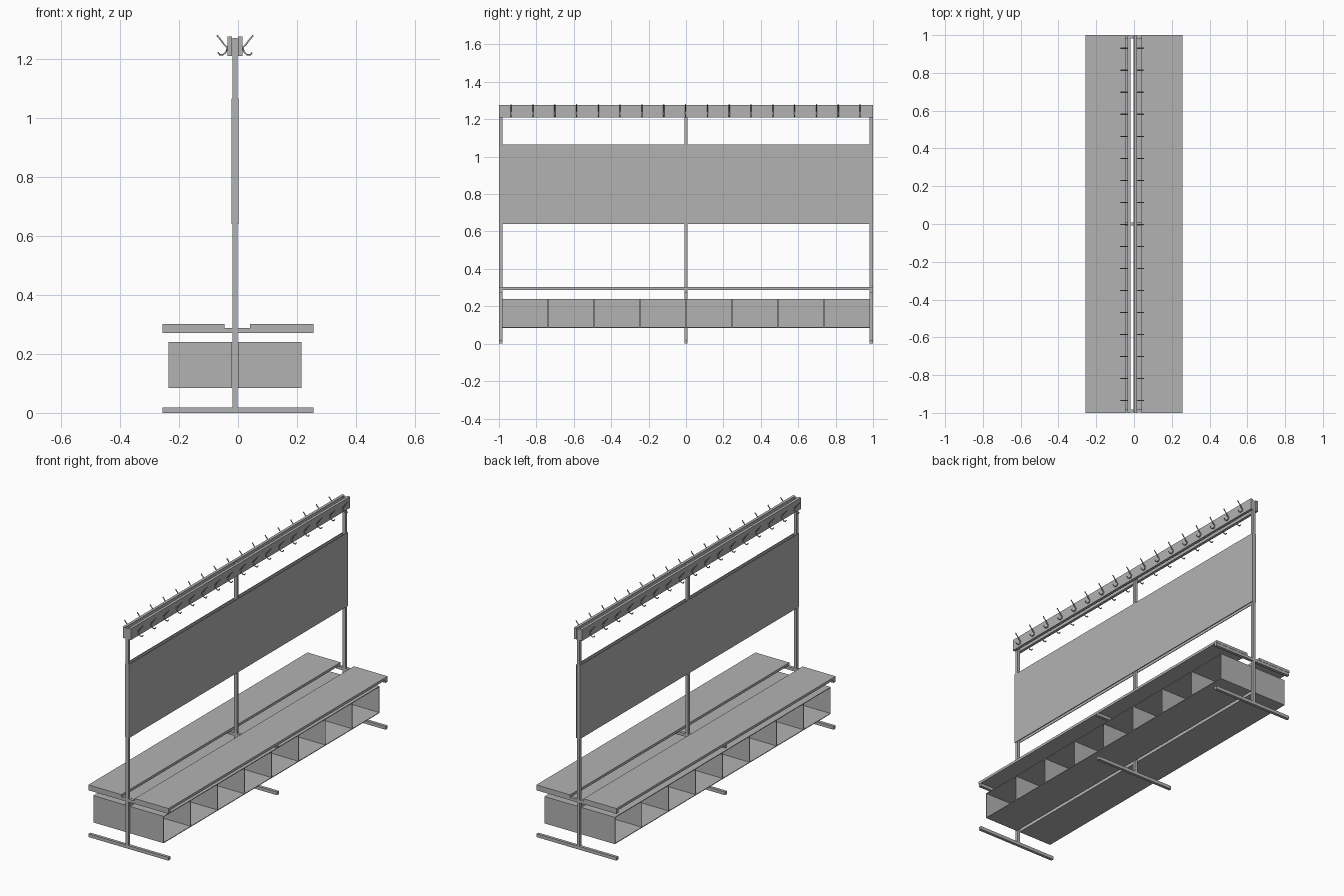
import bpy
from mathutils import Vector

if "Cube" in bpy.data.objects:
    bpy.data.objects.remove(bpy.data.objects["Cube"])

# One grey finish for everything
grey = bpy.data.materials.new("plain_grey")
grey.use_nodes = True
colour = (0.45, 0.45, 0.45, 1)
grey.diffuse_color = colour
grey.node_tree.nodes["Principled BSDF"].inputs["Base Color"].default_value = colour

MID = -0.01      # x of the post line
TUBE = 0.017     # square tube size
END = 0.99       # y of the end frames


def box(name, x, y, z):
    """Box spanning the given (low, high) ranges."""
    low, high = (Vector(c) for c in zip(x, y, z))
    bpy.ops.mesh.primitive_cube_add(size=1, location=(low + high) / 2)
    ob = bpy.context.object
    ob.name = name
    ob.scale = high - low
    bpy.ops.object.transform_apply(location=False, rotation=False, scale=True)
    ob.data.materials.append(grey)
    return ob


def span(a, b):
    return (min(a, b), max(a, b))


def around(c, size):
    return (c - size / 2, c + size / 2)


# Three frames: post, foot bar and seat bearer
for label, y in (("front", -END), ("middle", 0), ("back", END)):
    ys = around(y, TUBE)
    box(label + "_post", around(MID, TUBE), ys, (0.01, 1.27))
    box(label + "_foot", (-0.255, 0.255), ys, (0.0, 0.019))
    box(label + "_seat_bearer", (-0.255, 0.255), ys, (0.27, 0.287))

# Seats
box("right_seat", (-0.256, -0.045), (-1, 1), (0.287, 0.302))
box("left_seat", (0.04, 0.256), (-1, 1), (0.287, 0.302))

# Hook outlines as (distance from the post line, height)
HOOKS = {
    "coat": [(0.025, 1.238), (0.035, 1.246), (0.047, 1.262), (0.061, 1.279)],
    "bag": [(0.025, 1.24), (0.031, 1.222), (0.04, 1.214), (0.052, 1.213), (0.058, 1.222)],
}


def hook_row(name, side, outline):
    """A row of bent wire hooks held in one curve."""
    curve = bpy.data.curves.new(name, "CURVE")
    curve.dimensions = "3D"
    curve.bevel_depth = 0.003
    curve.bevel_resolution = 1
    curve.use_fill_caps = True
    for i in range(17):
        y = -0.935 + 0.1166 * i
        spline = curve.splines.new("POLY")
        spline.points.add(len(outline) - 1)
        for point, (d, z) in zip(spline.points, outline):
            point.co = (MID + side * d, y, z, 1)
    curve.materials.append(grey)
    ob = bpy.data.objects.new(name, curve)
    bpy.context.collection.objects.link(ob)


# Parts repeated on both sides of the posts
for label, side in (("right", -1), ("left", 1)):
    def out(a, b):
        return span(MID + side * a, MID + side * b)

    # Back panel sheet and hook board, leaving a slot between the two sides
    box(label + "_panel", out(0.0085, 0.0125), (-1, 1), (0.64, 1.065))
    box(label + "_hook_board", out(0.0095, 0.0255), (-1, 1), (1.21, 1.275))
    for kind, outline in HOOKS.items():
        hook_row(f"{label}_{kind}_hooks", side, outline)

    # Shoe locker with an open outer face
    depth, length, low, high, t = 0.225, 0.985, 0.085, 0.24, 0.004
    ys = (-length, length)
    box(label + "_locker_back", out(0.0095, 0.0135), ys, (low, high))
    box(label + "_locker_floor", out(0.0095, depth), ys, (low, low + t))
    box(label + "_locker_top", out(0.0095, depth), ys, (high - t, high))
    for i in range(9):
        y = (length - t / 2) * (i / 4 - 1)
        box(f"{label}_locker_divider_{i + 1}", out(0.0095, depth), around(y, t), (low, high))
